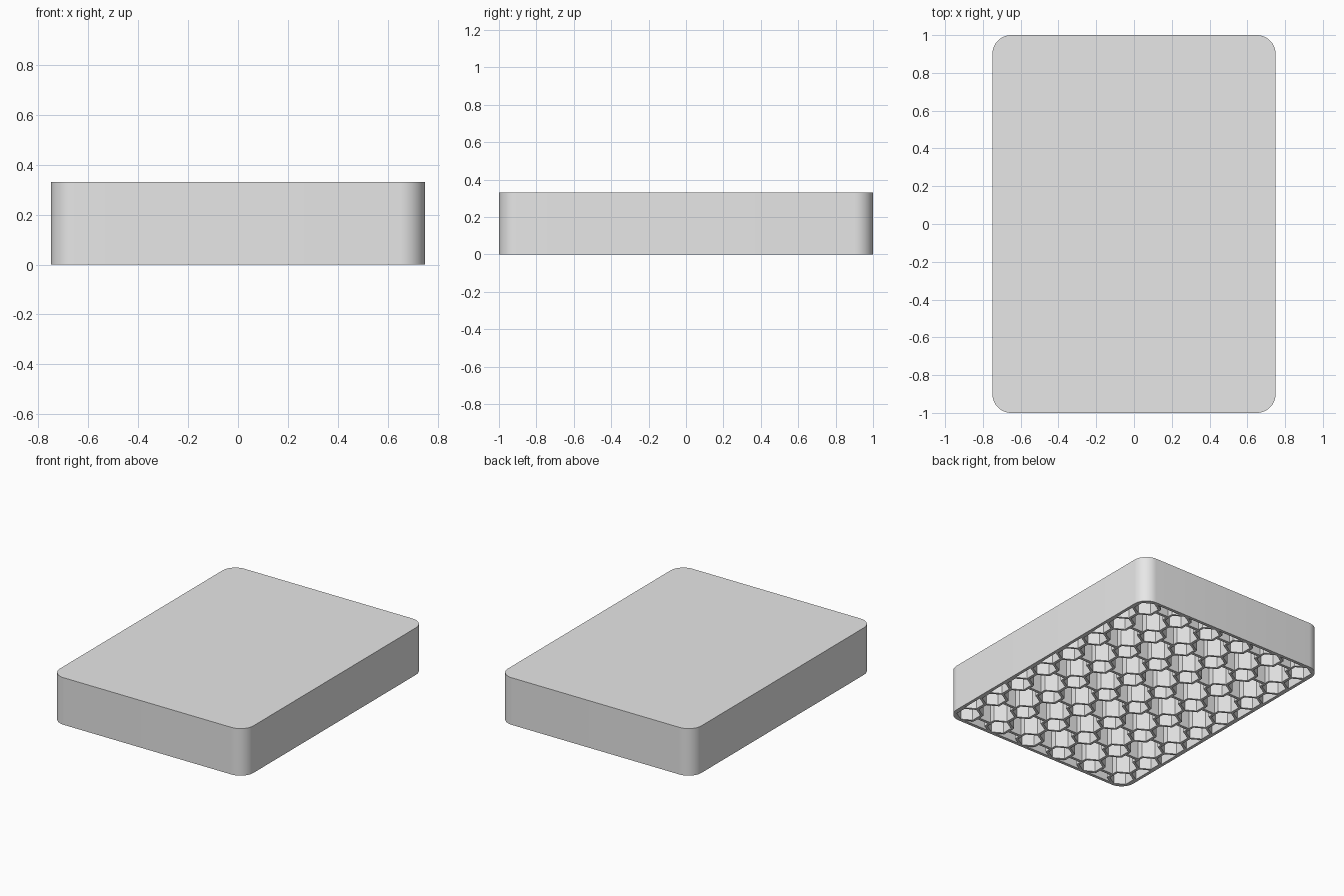
import bpy, bmesh, math

cube = bpy.data.objects.get("Cube")
if cube:
    bpy.data.objects.remove(cube, do_unlink=True)

HALF_X, HALF_Y, HEIGHT = 0.75, 1.0, 0.33
CORNER, WALL, TOP = 0.1, 0.022, 0.03
COLS, ROWS = 6, 8
TUBE_OUT, TUBE_IN, RIB = 0.097, 0.078, 0.02
CEILING = HEIGHT - TOP

grey = bpy.data.materials.new("plain_grey")
grey.use_nodes = True
grey.diffuse_color = (0.8, 0.8, 0.8, 1)
grey.node_tree.nodes["Principled BSDF"].inputs["Base Color"].default_value = (0.8, 0.8, 0.8, 1)


def rounded_rect(inset):
    """Outline of the tray plan, counter-clockwise, moved inwards by inset."""
    r = CORNER - inset
    points = []
    for i, (sx, sy) in enumerate([(1, 1), (-1, 1), (-1, -1), (1, -1)]):
        cx, cy = sx * (HALF_X - CORNER), sy * (HALF_Y - CORNER)
        for k in range(13):
            a = math.radians(90 * i + 90 * k / 12)
            points.append((cx + r * math.cos(a), cy + r * math.sin(a)))
    return points


def hexagon(cx, cy, r):
    angles = [math.radians(30 + 60 * k) for k in range(6)]
    return [(cx + r * math.cos(a), cy + r * math.sin(a)) for a in angles]


def ring(bm, points, z):
    return [bm.verts.new((x, y, z)) for x, y in points]


def bridge(bm, a, b):
    n = len(a)
    for i in range(n):
        j = (i + 1) % n
        bm.faces.new((a[i], a[j], b[j], b[i]))


def finish(bm, name):
    mesh = bpy.data.meshes.new(name)
    bmesh.ops.recalc_face_normals(bm, faces=bm.faces[:])
    bm.to_mesh(mesh)
    bm.free()
    mesh.materials.append(grey)
    obj = bpy.data.objects.new(name, mesh)
    bpy.context.collection.objects.link(obj)
    bpy.ops.object.select_all(action='DESELECT')
    obj.select_set(True)
    bpy.context.view_layer.objects.active = obj
    bpy.ops.object.shade_smooth_by_angle(angle=math.radians(30))
    return obj


# Hollow shell: closed top, rounded side wall, open underside
bm = bmesh.new()
outer_top = ring(bm, rounded_rect(0), HEIGHT)
outer_low = ring(bm, rounded_rect(0), 0)
inner_low = ring(bm, rounded_rect(WALL), 0)
inner_top = ring(bm, rounded_rect(WALL), CEILING)
bm.faces.new(outer_top)
bridge(bm, outer_low, outer_top)
bridge(bm, inner_low, outer_low)
bridge(bm, inner_top, inner_low)
bm.faces.new(inner_top)
finish(bm, "shell")

# Regular grid of cell centres, concentric with the rounded corners
xs = [(2 * i / (COLS - 1) - 1) * (HALF_X - CORNER) for i in range(COLS)]
ys = [(2 * j / (ROWS - 1) - 1) * (HALF_Y - CORNER) for j in range(ROWS)]

# Open six-sided tubes under the top plate
bm = bmesh.new()
for x in xs:
    for y in ys:
        loops = [ring(bm, hexagon(x, y, r), z) for r, z in
                 [(TUBE_OUT, CEILING), (TUBE_OUT, 0), (TUBE_IN, 0), (TUBE_IN, CEILING)]]
        for a, b in zip(loops, loops[1:] + loops[:1]):
            bridge(bm, a, b)
finish(bm, "hexagonal_tubes")


def rib(bm, x0, x1, y0, y1):
    plan = [(x0, y0), (x1, y0), (x1, y1), (x0, y1)]
    low, high = ring(bm, plan, 0), ring(bm, plan, CEILING)
    bridge(bm, low, high)
    bm.faces.new(low)
    bm.faces.new(high)


# Short ribs joining neighbouring tubes
bm = bmesh.new()
flat = TUBE_OUT * math.cos(math.radians(30)) - 0.005
tip = TUBE_OUT - 0.012
for y in ys:
    for a, b in zip(xs, xs[1:]):
        rib(bm, a + flat, b - flat, y - RIB / 2, y + RIB / 2)
for x in xs:
    for a, b in zip(ys, ys[1:]):
        rib(bm, x - RIB / 2, x + RIB / 2, a + tip, b - tip)
finish(bm, "connecting_ribs")
